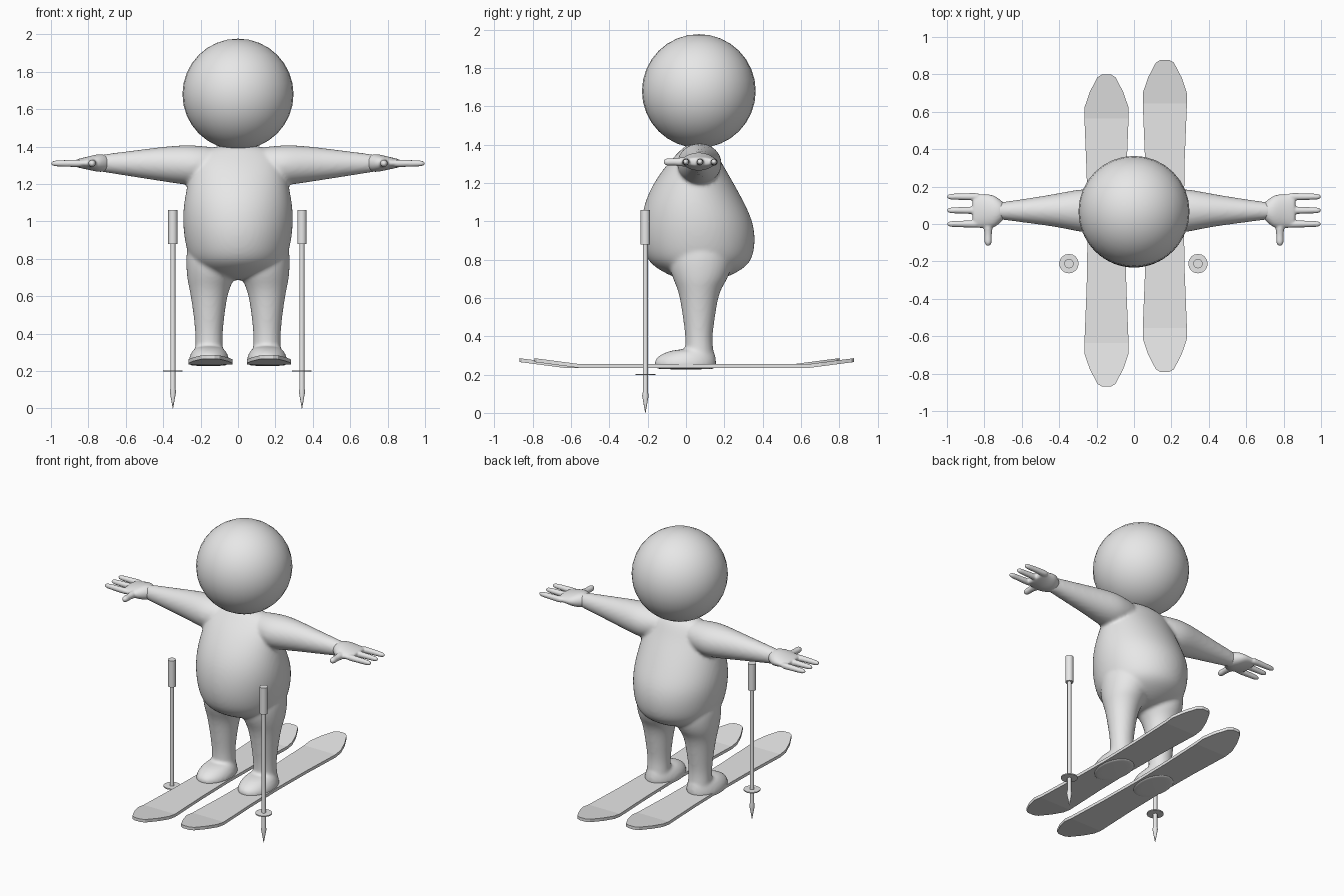
import bpy
import bmesh
from math import cos, sin, tau, radians

default = bpy.data.objects.get("Cube")
if default:
    bpy.data.objects.remove(default, do_unlink=True)

grey = bpy.data.materials.new("light_grey")
grey.use_nodes = True
COLOUR = (0.8, 0.8, 0.8, 1)
grey.diffuse_color = COLOUR
grey.node_tree.nodes["Principled BSDF"].inputs["Base Color"].default_value = COLOUR


def finish(bm, name, smooth=True):
    """Turn a bmesh into a named, shaded object."""
    bmesh.ops.recalc_face_normals(bm, faces=bm.faces[:])
    mesh = bpy.data.meshes.new(name)
    bm.to_mesh(mesh)
    bm.free()
    mesh.materials.append(grey)
    obj = bpy.data.objects.new(name, mesh)
    bpy.context.collection.objects.link(obj)
    bpy.ops.object.select_all(action='DESELECT')
    obj.select_set(True)
    bpy.context.view_layer.objects.active = obj
    if smooth:
        bpy.ops.object.shade_smooth_by_angle(angle=radians(35))
    return obj


def bridge(bm, rings):
    """Skin a list of vertex rings and cap both ends."""
    n = len(rings[0])
    for a, b in zip(rings, rings[1:]):
        for i in range(n):
            j = (i + 1) % n
            bm.faces.new((a[i], a[j], b[j], b[i]))
    bm.faces.new(rings[0])
    bm.faces.new(rings[-1])


def loft(bm, axis, sections, side=1, n=24):
    """Oval sections (position, u min, u max, v min, v max) along an axis."""
    u, v = [k for k in range(3) if k != axis]
    rings = []
    for t, u0, u1, v0, v1 in sections:
        ring = []
        for i in range(n):
            a = tau * i / n
            p = [0, 0, 0]
            p[axis] = t
            p[u] = (u0 + u1) / 2 + (u1 - u0) / 2 * cos(a)
            p[v] = (v0 + v1) / 2 + (v1 - v0) / 2 * sin(a)
            p[0] *= side
            ring.append(bm.verts.new(p))
        rings.append(ring)
    bridge(bm, rings)


def fuse(obj, voxel, passes):
    """Round the overlapping volumes and melt them into one skin."""
    sub = obj.modifiers.new("round", 'SUBSURF')
    sub.levels = sub.render_levels = 2
    mesh = obj.modifiers.new("fuse", 'REMESH')
    mesh.mode = 'VOXEL'
    mesh.voxel_size = voxel
    mesh.use_smooth_shade = True
    soft = obj.modifiers.new("soften", 'SMOOTH')
    soft.factor = 0.5
    soft.iterations = passes


# Body: torso, arms, legs and feet in one skin
TORSO = [(.685, .06, .02, .13), (.705, .15, -.06, .21), (.75, .225, -.15, .30),
         (.80, .265, -.21, .35), (.90, .288, -.237, .366), (1.0, .299, -.238, .353),
         (1.1, .292, -.218, .305), (1.2, .272, -.172, .25), (1.3, .25, -.10, .19),
         (1.36, .22, -.04, .16), (1.41, .13, .01, .12)]
ARM = [(.06, 0, .15, 1.24, 1.39), (.2, -.05, .185, 1.19, 1.405),
       (.28, -.046, .19, 1.194, 1.41), (.4, -.018, .165, 1.213, 1.40),
       (.55, .002, .14, 1.236, 1.38), (.7, .022, .118, 1.26, 1.362),
       (.77, .03, .11, 1.27, 1.35)]
LEG = [(.26, .075, .232, -.005, .15), (.34, .082, .228, -.005, .142),
       (.4, .082, .228, -.003, .137), (.5, .072, .238, -.017, .152),
       (.6, .057, .253, -.032, .167), (.66, .037, .265, -.05, .19),
       (.7, .015, .274, -.07, .22), (.8, 0, .28, -.1, .25), (.9, .02, .27, -.05, .2)]
FOOT = [(.227, .065, .25, -.145, .145), (.233, .052, .264, -.16, .156),
        (.255, .046, .266, -.168, .16), (.28, .05, .26, -.163, .158),
        (.305, .063, .247, -.135, .153), (.335, .088, .222, -.06, .145)]

bm = bmesh.new()
loft(bm, 2, [(z, -w, w, front, back) for z, w, front, back in TORSO])
for side in (1, -1):
    loft(bm, 0, ARM, side)
    loft(bm, 2, LEG, side)
    loft(bm, 2, FOOT, side)
fuse(finish(bm, "body"), 0.011, 6)

# Head
bm = bmesh.new()
bmesh.ops.create_uvsphere(bm, u_segments=32, v_segments=16, radius=0.297)
bmesh.ops.translate(bm, verts=bm.verts[:], vec=(0, .067, 1.68))
finish(bm, "head")

# Hands: palm, three fingers and a thumb
HAND_Z = 1.31
PALM = [(.68, .04, .1, 1.28, 1.34), (.72, .0, .135, 1.262, 1.362),
        (.76, -.028, .16, 1.266, 1.358), (.80, -.022, .158, 1.276, 1.347),
        (.85, -.022, .162, 1.286, 1.336), (.865, -.015, .155, 1.29, 1.33)]
FINGER = [(.82, .02), (.86, .021), (.93, .018), (.975, .017), (.992, .013), (1.0, .005)]
THUMB = [(.03, .028), (-.03, .024), (-.06, .019), (-.095, .022), (-.11, .016), (-.118, .006)]

for side, label in ((1, "left"), (-1, "right")):
    bm = bmesh.new()
    loft(bm, 0, PALM, side)
    for y in (.0, .073, .146):
        loft(bm, 0, [(x, y - r, y + r, HAND_Z - r, HAND_Z + r) for x, r in FINGER], side, 12)
    loft(bm, 1, [(y, .78 - r, .78 + r, HAND_Z - r, HAND_Z + r) for y, r in THUMB], side, 12)
    fuse(finish(bm, label + "_hand"), 0.006, 3)

# Skis: tapered planks with both tips turned up
HALF_SKI = [(.835, .022), (.82, .048), (.74, .09), (.66, .117), (.6, .118), (.3, .106)]
STATIONS = [(-t, w) for t, w in HALF_SKI] + [(0, .101)] + HALF_SKI[::-1]


def ski(name, x, y):
    bm = bmesh.new()
    rings = []
    for t, w in STATIONS:
        z = .235 + max(0, abs(t) - .6) * .13
        corners = ((-w, z), (w, z), (w, z + .02), (-w, z + .02))
        rings.append([bm.verts.new((x + dx, y + t, h)) for dx, h in corners])
    bridge(bm, rings)
    finish(bm, name, smooth=False)


ski("left_ski", .165, .043)
ski("right_ski", -.147, -.035)

# Poles: spiked shaft, basket disc and grip, turned from profiles
PARTS = {
    "shaft": [(.001, 0), (.017, .09), (.013, .11), (.013, .89)],
    "basket": [(.052, .197), (.052, .204)],
    "grip": [(.025, .88), (.025, 1.06)],
}
for x, label in ((.342, "left"), (-.348, "right")):
    for part, profile in PARTS.items():
        bm = bmesh.new()
        loft(bm, 2, [(z, x - r, x + r, -.212 - r, -.212 + r) for r, z in profile], 1, 16)
        finish(bm, label + "_pole_" + part)
